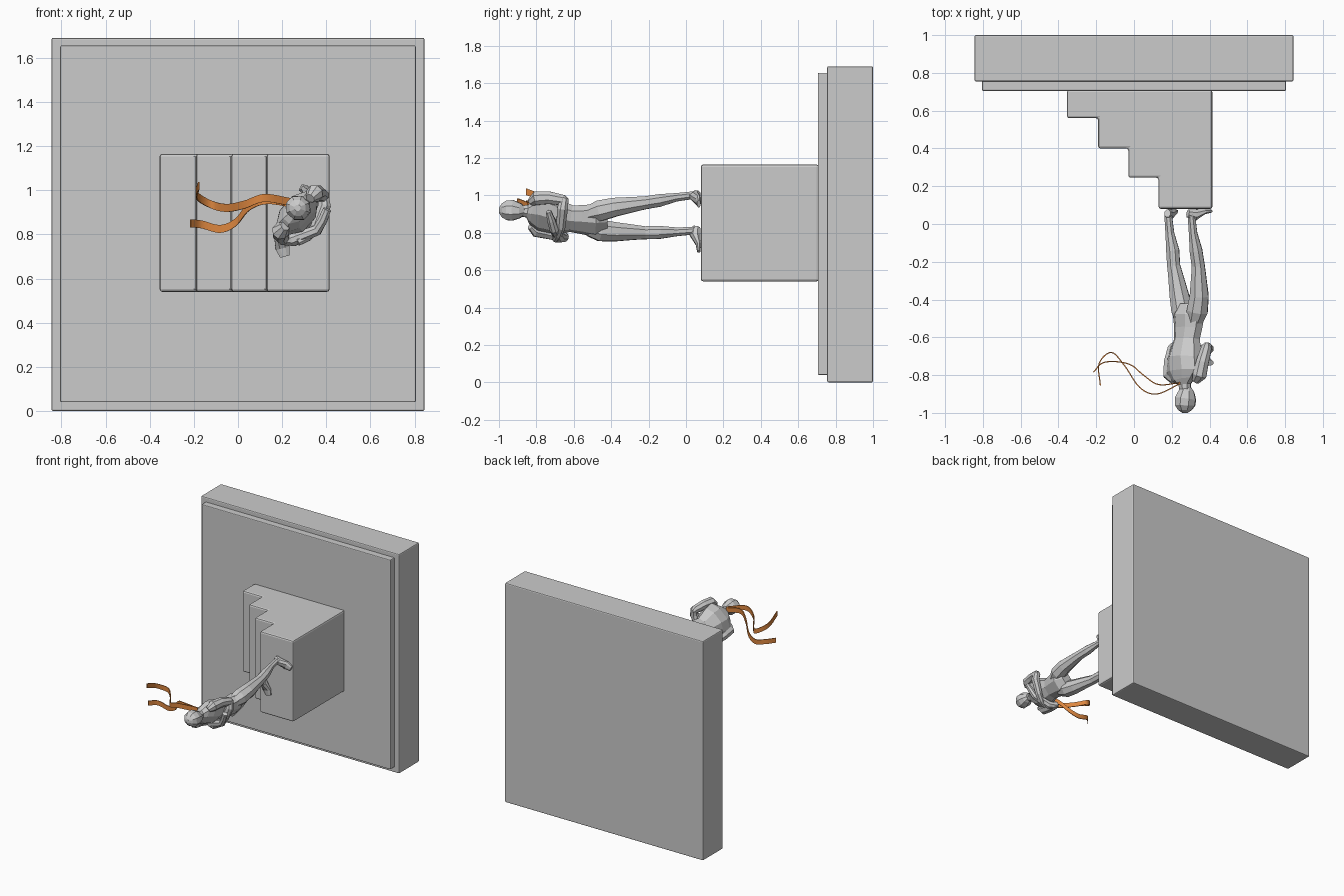
import bpy, bmesh, math
from mathutils import Vector

W = Vector((0.67, 0, 0.74))    # figure's shoulder axis
F = Vector((0.74, 0, -0.67))   # figure's facing direction
UP = Vector((0, -1, 0))        # figure's up


def finish(name, bm, bevel=0.0):
    bmesh.ops.recalc_face_normals(bm, faces=bm.faces)
    me = bpy.data.meshes.new(name)
    bm.to_mesh(me)
    bm.free()
    ob = bpy.data.objects.new(name, me)
    bpy.context.collection.objects.link(ob)
    if bevel:
        m = ob.modifiers.new("bevel", 'BEVEL')
        m.width, m.segments = bevel, 2
    return ob


def extrude_xy(name, profile, z0, z1, bevel):
    bm = bmesh.new()
    f = bm.faces.new([bm.verts.new((x, y, z0)) for x, y in profile])
    r = bmesh.ops.extrude_face_region(bm, geom=[f])
    bmesh.ops.translate(bm, vec=(0, 0, z1 - z0),
                        verts=[v for v in r['geom'] if isinstance(v, bmesh.types.BMVert)])
    return finish(name, bm, bevel)


def box(name, x, y0, y1, z0, z1, bevel):
    return extrude_xy(name, [(-x, y0), (x, y0), (x, y1), (-x, y1)], z0, z1, bevel)


def loft(name, rings, side=W, sides=8):
    """rings: (x, z, height, radius along side, other radius), square to the path"""
    pts = [Vector((r[0], -r[2], r[1])) for r in rings]
    bm = bmesh.new()
    loops = []
    for i, r in enumerate(rings):
        t = (pts[min(i + 1, len(pts) - 1)] - pts[max(i - 1, 0)]).normalized()
        u = (side - t * side.dot(t)).normalized()
        v = t.cross(u)
        loops.append([bm.verts.new(pts[i] + u * r[3] * math.cos(a) + v * r[4] * math.sin(a))
                      for a in (2 * math.pi * (k + 0.5) / sides for k in range(sides))])
    for a, b in zip(loops, loops[1:]):
        for k in range(sides):
            n = (k + 1) % sides
            bm.faces.new((a[k], a[n], b[n], b[k]))
    bm.faces.new(loops[0])
    bm.faces.new(loops[-1])
    return finish(name, bm)


def body(w, d, h, r1, r2=None):
    p = Vector((0.27, 0, 0.90)) + W * w + F * d
    return (p.x, p.z, h, r1, r2 or r1)


# base slab, raised plate and steps
box("base_slab", 0.845, 0.755, 1.0, 0, 1.69, 0.008)
box("base_plate", 0.805, 0.705, 0.76, 0.04, 1.655, 0.006)
extrude_xy("steps", [(-0.355, 0.71), (-0.355, 0.56), (-0.19, 0.56), (-0.19, 0.40),
                     (-0.03, 0.40), (-0.03, 0.245), (0.13, 0.245), (0.13, 0.08),
                     (0.415, 0.08), (0.415, 0.71)], 0.54, 1.165, 0.012)

# torso and head
loft("torso", [(0.29, 0.865, 0.42, 0.06, 0.04), (0.29, 0.865, 0.48, 0.105, 0.068),
               (0.287, 0.87, 0.55, 0.092, 0.06), (0.28, 0.875, 0.61, 0.083, 0.058),
               (0.27, 0.892, 0.71, 0.112, 0.078), (0.265, 0.902, 0.78, 0.12, 0.065),
               (0.265, 0.91, 0.825, 0.075, 0.048), (0.268, 0.915, 0.85, 0.035, 0.035),
               (0.273, 0.918, 0.90, 0.03, 0.03)])
loft("head", [(0.285, 0.915, 0.862, 0.02, 0.022), (0.28, 0.917, 0.885, 0.04, 0.045),
              (0.273, 0.92, 0.925, 0.057, 0.061), (0.27, 0.92, 0.96, 0.055, 0.058),
              (0.27, 0.92, 0.985, 0.038, 0.04), (0.27, 0.92, 1.0, 0.015, 0.015)])

# folded arms
for s, lift in ((1, 0.0), (-1, 0.035)):
    n = "left" if s > 0 else "right"
    loft(n + "_upper_arm", [body(s * 0.085, 0, 0.83, 0.022), body(s * 0.115, 0, 0.80, 0.04),
                            body(s * 0.127, 0.01, 0.73, 0.036), body(s * 0.132, 0.035, 0.655, 0.03),
                            body(s * 0.128, 0.045, 0.635, 0.018)], side=F)
    loft(n + "_forearm", [body(s * 0.142, 0.03, 0.65, 0.024), body(s * 0.105, 0.07, 0.66 + lift / 2, 0.031),
                          body(0, 0.108 + lift / 3, 0.67 + lift, 0.026),
                          body(-s * 0.05, 0.108, 0.685 + lift, 0.023),
                          body(-s * 0.10, 0.09, 0.70 + lift, 0.016, 0.02)], side=UP)

# legs and feet
legs = {
    "right": ([(0.265, 0.825, 0.52, 0.045), (0.255, 0.812, 0.46, 0.061), (0.24, 0.805, 0.38, 0.055),
               (0.22, 0.802, 0.27, 0.042), (0.21, 0.80, 0.22, 0.037), (0.205, 0.802, 0.14, 0.037),
               (0.19, 0.805, 0.05, 0.025), (0.18, 0.812, -0.055, 0.021)],
              Vector((0.177, 0, 0.832)), Vector((0.212, 0, 0.70))),
    "left": ([(0.32, 0.90, 0.52, 0.045), (0.335, 0.918, 0.46, 0.06), (0.345, 0.937, 0.38, 0.054),
              (0.342, 0.953, 0.27, 0.042), (0.34, 0.96, 0.22, 0.037), (0.328, 0.973, 0.14, 0.036),
              (0.313, 0.99, 0.05, 0.024), (0.303, 1.003, -0.055, 0.021)],
             Vector((0.285, 0, 1.012)), Vector((0.405, 0, 0.955))),
}
for n, (path, heel, toe) in legs.items():
    loft(n + "_leg", [p + (p[3],) for p in path])
    foot = [(0, -0.056, 0.018, 0.022), (0.3, -0.048, 0.026, 0.032),
            (0.7, -0.066, 0.034, 0.015), (1, -0.069, 0.024, 0.01)]
    side = (toe - heel).cross(UP).normalized()
    loft(n + "_foot", [(*heel.lerp(toe, t).xz, h, rw, rh) for t, h, rw, rh in foot], side=side)

# orange scarf and its two streamers
orange = bpy.data.materials.new("orange")
orange.diffuse_color = (0.72, 0.24, 0.05, 1)


def ribbon(name, ctrl, width=0.036, steps=7):
    pts = [Vector(c) for c in ctrl]
    pts = [2 * pts[0] - pts[1]] + pts + [2 * pts[-1] - pts[-2]]
    path = []
    for a, b, c, d in zip(pts, pts[1:], pts[2:], pts[3:]):
        for k in range(steps):
            t = k / steps
            path.append(0.5 * (2 * b + (c - a) * t + (2 * a - 5 * b + 4 * c - d) * t * t
                               + (3 * b - a - 3 * c + d) * t ** 3))
    path.append(pts[-2])
    bm = bmesh.new()
    half = Vector((0, 0, width / 2))
    rows = [(bm.verts.new(p - half), bm.verts.new(p + half)) for p in path]
    for a, b in zip(rows, rows[1:]):
        bm.faces.new((a[0], b[0], b[1], a[1]))
    ob = finish(name, bm)
    m = ob.modifiers.new("thickness", 'SOLIDIFY')
    m.thickness, m.offset = 0.006, 0
    ob.data.materials.append(orange)
    ob.data.shade_smooth()
    m = ob.modifiers.new("edges", 'EDGE_SPLIT')
    m.split_angle = math.radians(40)


ribbon("upper_streamer", [(0.245, -0.845, 0.945), (0.12, -0.90, 0.965), (0.03, -0.865, 0.935),
                          (-0.05, -0.75, 0.92), (-0.12, -0.68, 0.935), (-0.185, -0.74, 0.975),
                          (-0.178, -0.855, 1.02)])
ribbon("lower_streamer", [(0.245, -0.84, 0.94), (0.13, -0.85, 0.955), (0.05, -0.80, 0.925),
                          (-0.01, -0.75, 0.855), (-0.08, -0.73, 0.825), (-0.165, -0.735, 0.845),
                          (-0.215, -0.785, 0.85)])
